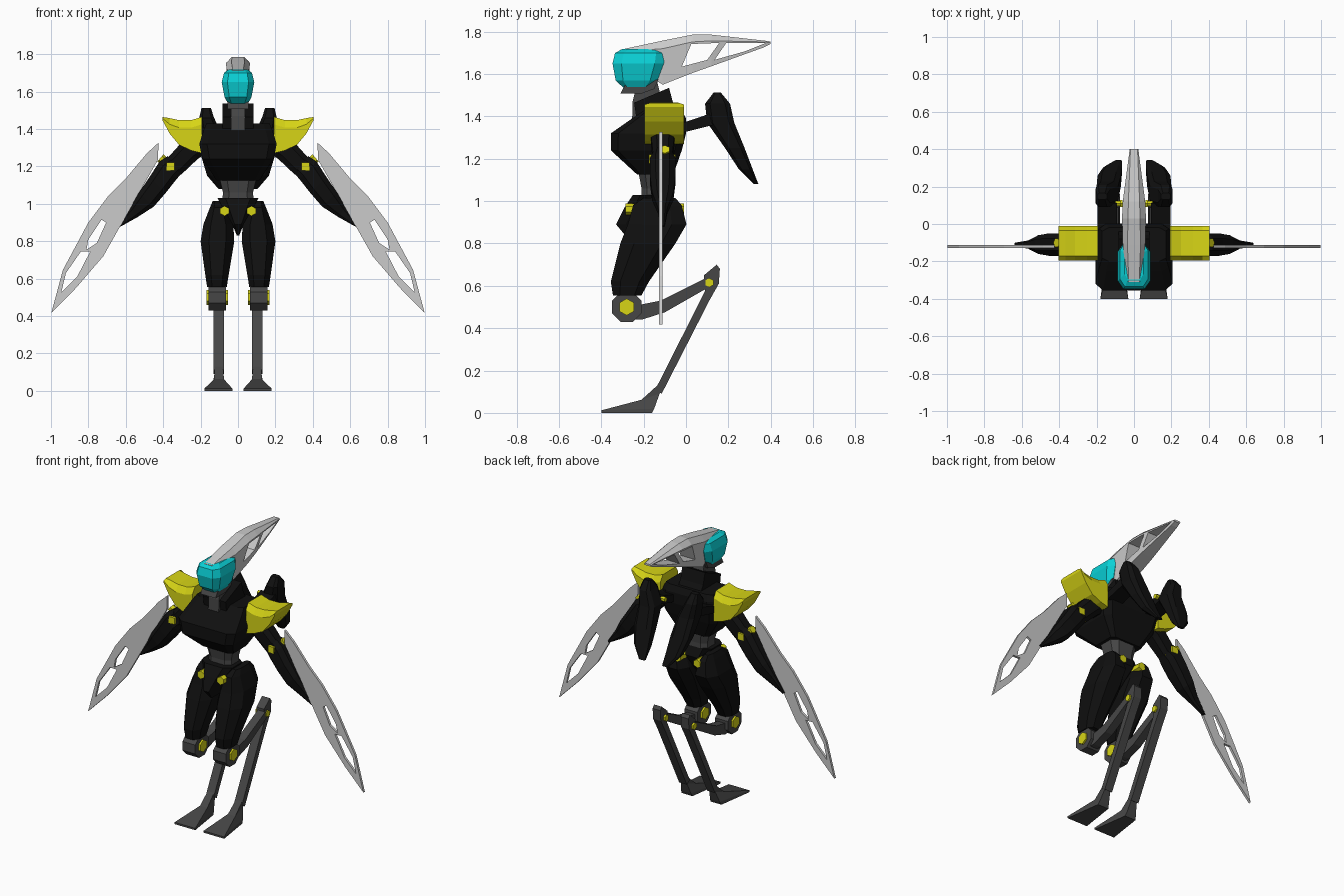
import bpy, bmesh, math
from mathutils import Vector as V


def material(name, rgb):
    m = bpy.data.materials.new(name)
    m.diffuse_color = (*rgb, 1)
    return m


BLACK = material("black armour", (0.005, 0.005, 0.005))
DARK = material("dark grey metal", (0.062, 0.062, 0.062))
LIGHT = material("light grey blade", (0.6, 0.6, 0.6))
YELLOW = material("yellow", (0.68, 0.66, 0.008))
CYAN = material("cyan visor", (0.003, 0.64, 0.68))


def loft(name, rings, mat, mirror=False, holes=()):
    """Skin a list of equal-length rings, cap both ends."""
    bm = bmesh.new()
    rows = [[bm.verts.new(p) for p in r] for r in rings]
    n = len(rows[0])
    for a, b in zip(rows, rows[1:]):
        for i in range(n):
            j = (i + 1) % n
            bm.faces.new((a[i], a[j], b[j], b[i]))
    bm.faces.new(rows[0])
    bm.faces.new(rows[-1])
    bmesh.ops.recalc_face_normals(bm, faces=bm.faces)
    me = bpy.data.meshes.new(name)
    bm.to_mesh(me)
    bm.free()
    me.materials.append(mat)
    ob = bpy.data.objects.new(name, me)
    bpy.context.collection.objects.link(ob)
    for h in holes:
        mod = ob.modifiers.new("hole", 'BOOLEAN')
        mod.operation, mod.solver, mod.object = 'DIFFERENCE', 'EXACT', h
        h.hide_render = True
        h.hide_set(True)
    if mirror:
        ob.modifiers.new("mirror", 'MIRROR')
    return ob


def prism(name, profile, axis, lo, hi, mat, mirror=False, holes=()):
    """Extrude a 2D profile along x (profile y,z) or y (profile x,z)."""
    def put(p, d):
        return (d, *p) if axis == 'x' else (p[0], d, p[1])
    return loft(name, [[put(p, d) for p in profile] for d in (lo, hi)], mat, mirror, holes)


def ring(c, u, v, k=0.6):
    """Chamfered rectangle around c with half-axes u and v."""
    pat = [(1, -k), (1, k), (k, 1), (-k, 1), (-1, k), (-1, -k), (-k, -1), (k, -1)]
    return [V(c) + V(u) * s + V(v) * t for s, t in pat]


def stack(name, levels, mat, mirror=False, k=0.6):
    """Loft of horizontal rings given as (z, x0, x1, y0, y1)."""
    loft(name, [ring(((a + b) / 2, (c + d) / 2, z), ((b - a) / 2, 0, 0),
                     (0, (d - c) / 2, 0), k) for z, a, b, c, d in levels], mat, mirror)


def limb(name, sections, mat, k=0.55):
    """Mirrored limb; each section is (x, z) top, (x, z) bottom, half depth."""
    rings = []
    for p, q, h in sections:
        p, q = V((p[0], -0.11, p[1])), V((q[0], -0.11, q[1]))
        rings.append(ring((p + q) / 2, (p - q) / 2, (0, h, 0), k))
    loft(name, rings, mat, True)


def bolt(name, a, b, r, mat, sides=6):
    """Mirrored faceted pin from a to b."""
    a, b = V(a), V(b)
    q = (b - a).to_track_quat('Z', 'Y')
    circ = [q @ V((r * math.cos(t), r * math.sin(t), 0))
            for t in (math.tau * (i + 0.5) / sides for i in range(sides))]
    loft(name, [[e + c for c in circ] for e in (a, b)], mat, True)


# Feet and reversed shins
loft("foot", [
    [(.03, -.4, 0), (.18, -.4, 0), (.145, -.16, 0), (.065, -.16, 0)],
    [(.03, -.4, .012), (.18, -.4, .012), (.14, -.15, .02), (.07, -.15, .02)],
    [(.075, -.21, .062), (.128, -.21, .062), (.125, -.125, .09), (.08, -.125, .09)],
    [(.08, -.135, .13), (.125, -.135, .13), (.125, -.105, .125), (.08, -.105, .125)]], DARK, True)
prism("shin", [(-.145, .11), (-.115, .09), (.11, .53), (.155, .61), (.16, .68), (.145, .70),
               (.085, .65), (.09, .575)], 'x', .074, .13, DARK, True)
prism("knee_bar", [(-.29, .44), (-.21, .44), (-.10, .475), (.11, .595), (.13, .62), (.10, .64),
                   (-.12, .53), (-.22, .51)], 'x', .083, .137, DARK, True)
bolt("ankle_pin", (.062, .11, .615), (.142, .11, .615), .022, YELLOW)
bolt("knee", (.065, -.28, .5), (.157, -.28, .5), .076, DARK, 8)
bolt("knee_pin", (.053, -.28, .5), (.168, -.28, .5), .04, YELLOW)

# Thighs and hips
stack("thigh", [(.555, .06, .165, -.345, -.21), (.62, .05, .175, -.355, -.175),
                (.80, .02, .2, -.31, -.05), (.89, .025, .185, -.275, .002),
                (.98, .06, .15, -.25, -.02), (1.015, .09, .135, -.2, -.05)], BLACK, True, .5)
stack("pelvis", [(.83, -.006, .006, -.28, -.14), (.89, -.03, .03, -.33, -.1),
                 (.97, -.075, .075, -.29, -.06), (1.03, -.11, .11, -.25, -.08)], BLACK)
bolt("hip_pin", (.072, -.285, .962), (.072, -.01, .962), .027, YELLOW)
stack("waist", [(1.01, -.085, .085, -.21, -.08), (1.06, -.08, .08, -.21, -.08),
                (1.14, -.1, .1, -.225, -.07)], DARK)

# Torso, collar and neck
stack("torso", [(1.125, -.115, .115, -.23, -.06), (1.24, -.19, .19, -.355, -.02),
                (1.32, -.207, .207, -.355, 0), (1.39, -.185, .185, -.255, 0),
                (1.428, -.17, .17, -.2, -.02)], BLACK, k=.8)
prism("collar", [(-.23, 1.36), (-.03, 1.36), (-.03, 1.41), (-.06, 1.46), (-.08, 1.535),
                 (-.245, 1.465)], 'x', -.082, .082, BLACK)
prism("neck", [(-.255, 1.36), (-.252, 1.47), (-.225, 1.58), (-.14, 1.58), (-.12, 1.5),
               (-.15, 1.36)], 'x', -.038, .038, DARK)
prism("jaw", [(-.31, 1.508), (-.29, 1.545), (-.13, 1.575), (-.15, 1.53), (-.21, 1.508)],
      'x', -.055, .055, DARK)

# Head: visor and swept crest with open side windows
stack("visor", [(1.53, -.05, .05, -.29, -.18), (1.57, -.072, .072, -.332, -.135),
                (1.65, -.087, .087, -.347, -.105), (1.70, -.075, .075, -.335, -.10),
                (1.718, -.05, .05, -.30, -.12)], CYAN, k=.65)
windows = [prism("crest_window_cutter", p, 'x', -.3, .3, LIGHT) for p in (
    [(.025, 1.742), (.157, 1.747), (.1, 1.667), (-.02, 1.635)],
    [(.19, 1.747), (.375, 1.746), (.28, 1.708), (.135, 1.667)])]
windows[0].data.vertices.foreach_set("co", [c for x in (-.3, .3) for p in (
    (.025, 1.742), (.157, 1.747), (.1, 1.667), (-.02, 1.635)) for c in (x, *p)])
crest = []
for y, zb, zm, zt, wt, wm, wb in [
        (-.31, 1.69, 1.7, 1.715, .03, .045, .03), (-.25, 1.64, 1.71, 1.728, .03, .045, .04),
        (-.11, 1.55, 1.72, 1.758, .035, .06, .045), (.03, 1.605, 1.752, 1.786, .032, .064, .05),
        (.12, 1.637, 1.757, 1.786, .03, .06, .045), (.37, 1.727, 1.752, 1.758, .02, .027, .022),
        (.40, 1.742, 1.748, 1.754, .018, .024, .02)]:
    crest.append([(-wt, y, zt), (wt, y, zt), (wm, y, zm), (wb, y, zb), (-wb, y, zb), (-wm, y, zm)])
loft("crest", crest, LIGHT, holes=windows)

# Back fins on brackets
stack("back_fin", [(1.08, .063, .105, .322, .342), (1.15, .065, .165, .25, .315),
                   (1.25, .07, .195, .185, .277), (1.37, .085, .2, .1, .228),
                   (1.46, .128, .207, .09, .208), (1.512, .145, .195, .13, .165)], BLACK, True)
prism("fin_bracket", [(-.04, 1.32), (.01, 1.33), (.13, 1.36), (.11, 1.412), (0, 1.375), (-.04, 1.37)],
      'x', .09, .195, BLACK, True)
bolt("fin_pin", (.07, .11, 1.39), (.1, .11, 1.39), .016, YELLOW)

# Shoulder pads with chamfered long edges
pad = []
for x, zb, zt in [(.193, 1.27, 1.465), (.25, 1.285, 1.447), (.315, 1.315, 1.447),
                  (.365, 1.375, 1.458), (.403, 1.445, 1.464)]:
    e = min(.04, (zt - zb) * .4)
    pad.append([(x, -.195, zb), (x, -.195, zt - e), (x, -.17, zt), (x, -.035, zt),
                (x, -.01, zt - e), (x, -.01, zb)])
loft("shoulder_pad", pad, YELLOW, True)

# Arms
limb("upper_arm", [((.2, 1.38), (.17, 1.27), .055), ((.3, 1.33), (.215, 1.24), .055),
                   ((.385, 1.235), (.305, 1.155), .045)], BLACK)
limb("forearm", [((.375, 1.255), (.30, 1.165), .045), ((.42, 1.225), (.33, 1.13), .06),
                 ((.475, 1.14), (.385, 1.06), .06), ((.53, 1.06), (.45, .985), .05),
                 ((.575, .98), (.535, .93), .022), ((.64, .885), (.628, .878), .01)], BLACK)
bolt("elbow_pin", (.312, -.1, 1.157), (.415, -.1, 1.245), .025, YELLOW)
bolt("elbow_cap", (.36, -.175, 1.2), (.36, -.05, 1.2), .03, YELLOW, 4)

# Forearm blades with two cut-outs
slots = [prism("blade_slot_cutter", p, 'y', -.3, .1, LIGHT) for p in (
    [(.705, .90), (.73, .915), (.80, .81), (.81, .755), (.755, .79)],
    [(.79, .745), (.84, .745), (.92, .63), (.945, .525), (.86, .61)])]
prism("arm_blade", [(.425, 1.327), (.487, 1.27), (.60, 1.135), (.695, 1.04), (.80, .90), (.936, .647),
                    (.998, .417), (.866, .55), (.72, .72), (.63, .88), (.428, 1.235)],
      'y', -.127, -.111, LIGHT, True, slots)
